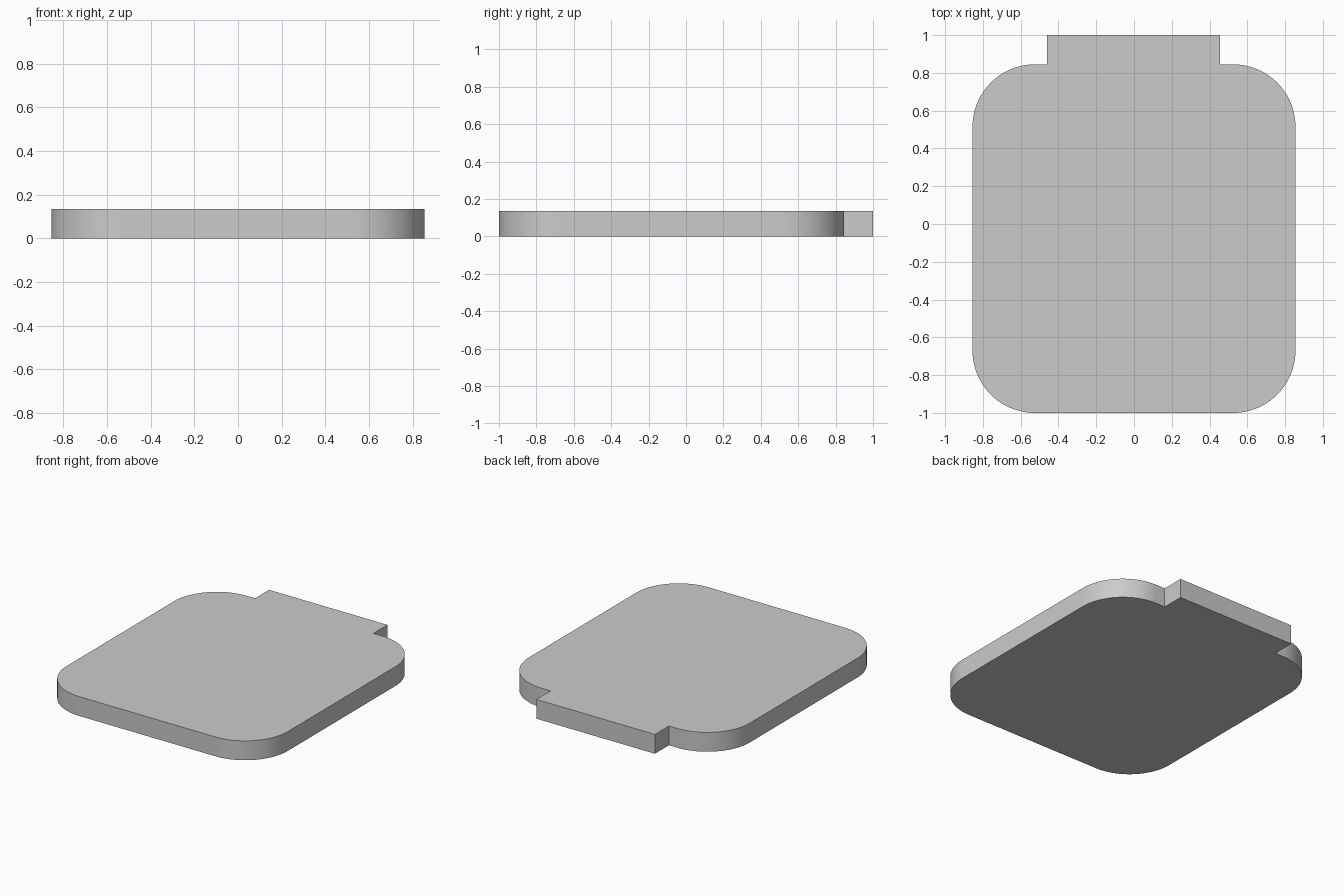
import bpy, bmesh
from math import sin, cos, pi

if "Cube" in bpy.data.objects:
    bpy.data.objects.remove(bpy.data.objects["Cube"])

HALF_W, FRONT, BACK, RADIUS, HEIGHT = 0.855, -1.0, 0.845, 0.33, 0.135
TAB_LEFT, TAB_RIGHT, TAB_BACK = -0.46, 0.455, 1.0
STEPS = 24


def corner(cx, cy, start):
    """Quarter-circle of points, counter-clockwise."""
    return [(cx + RADIUS * cos(start + pi / 2 * i / STEPS),
             cy + RADIUS * sin(start + pi / 2 * i / STEPS)) for i in range(STEPS + 1)]


# Outline: rounded plate with a square tab on the back edge
x, y0, y1 = HALF_W - RADIUS, FRONT + RADIUS, BACK - RADIUS
outline = corner(-x, y0, pi) + corner(x, y0, 1.5 * pi) + corner(x, y1, 0)
outline += [(TAB_RIGHT, BACK), (TAB_RIGHT, TAB_BACK), (TAB_LEFT, TAB_BACK), (TAB_LEFT, BACK)]
outline += corner(-x, y1, pi / 2)

# Extrude the outline into a solid plate
bm = bmesh.new()
base = bm.faces.new([bm.verts.new((px, py, 0)) for px, py in outline])
top = bmesh.ops.extrude_face_region(bm, geom=[base], use_keep_orig=True)["geom"]
bmesh.ops.translate(bm, vec=(0, 0, HEIGHT),
                    verts=[v for v in top if isinstance(v, bmesh.types.BMVert)])
bmesh.ops.recalc_face_normals(bm, faces=bm.faces)
mesh = bpy.data.meshes.new("tabbed_plate")
bm.to_mesh(mesh)
bm.free()

plate = bpy.data.objects.new("tabbed_plate", mesh)
bpy.context.collection.objects.link(plate)
bpy.context.view_layer.objects.active = plate
plate.select_set(True)
bpy.ops.object.shade_smooth_by_angle()
